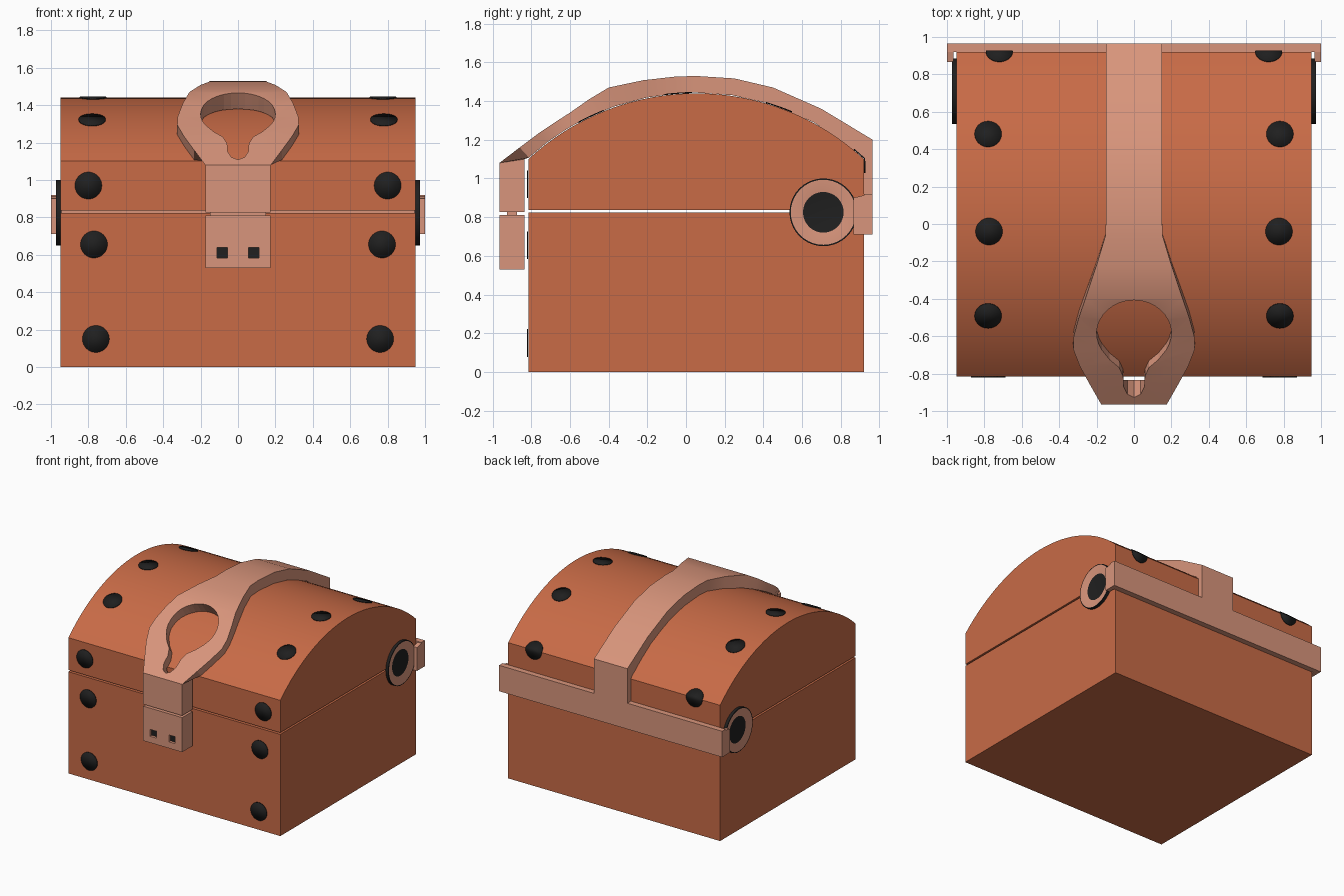
import bpy, bmesh, math

if "Cube" in bpy.data.objects:
    bpy.data.objects.remove(bpy.data.objects["Cube"])


def material(name, rgb):
    m = bpy.data.materials.new(name)
    m.diffuse_color = (*rgb, 1)
    m.use_nodes = True
    m.node_tree.nodes["Principled BSDF"].inputs["Base Color"].default_value = m.diffuse_color
    return m


WOOD = material("orange_wood", (0.58, 0.147, 0.062))
TAN = material("tan_metal", (0.69, 0.30, 0.20))
BLACK = material("black_rivets", (0.014, 0.014, 0.014))

# Lid dome: an arc of radius R around (CY, CZ), ending at the wall tops
FRONT, BACK, EAVE, TOP = -0.815, 0.92, 1.10, 1.44
CY, HALF = (FRONT + BACK) / 2, (BACK - FRONT) / 2
R = (HALF ** 2 + (TOP - EAVE) ** 2) / (2 * (TOP - EAVE))
CZ = TOP - R
ARC = math.asin(HALF / R)
LENGTH = 2 * R * ARC


def surface(s, off=0.0):
    """Point (y, z) at distance s along front wall, dome, back wall."""
    if s < 0:
        return FRONT - off, EAVE + s
    if s > LENGTH:
        return BACK + off, EAVE - (s - LENGTH)
    a = s / R - ARC
    return CY + (R + off) * math.sin(a), CZ + (R + off) * math.cos(a)


def finish(name, bm, mats, smooth=True):
    bmesh.ops.recalc_face_normals(bm, faces=bm.faces[:])
    me = bpy.data.meshes.new(name)
    bm.to_mesh(me)
    bm.free()
    for m in mats:
        me.materials.append(m)
    ob = bpy.data.objects.new(name, me)
    bpy.context.collection.objects.link(ob)
    if smooth:
        bpy.ops.object.select_all(action='DESELECT')
        ob.select_set(True)
        bpy.context.view_layer.objects.active = ob
        bpy.ops.object.shade_smooth_by_angle(angle=math.radians(30))
    return ob


def loft(name, sections, mat, smooth=True):
    """Closed solid through sections with equal point counts."""
    bm = bmesh.new()
    rings = [[bm.verts.new(p) for p in sec] for sec in sections]
    n = len(rings[0])
    for a, b in zip(rings, rings[1:]):
        for i in range(n):
            j = (i + 1) % n
            bm.faces.new((a[i], a[j], b[j], b[i]))
    bm.faces.new(rings[0])
    bm.faces.new(rings[-1])
    return finish(name, bm, [mat], smooth)


def box(name, x0, x1, y0, y1, z0, z1, mat):
    secs = [[(x0, y0, z), (x1, y0, z), (x1, y1, z), (x0, y1, z)] for z in (z0, z1)]
    return loft(name, secs, mat, False)


def cut(ob, cutter):
    mod = ob.modifiers.new("cut", 'BOOLEAN')
    mod.operation, mod.solver, mod.object = 'DIFFERENCE', 'EXACT', cutter
    cutter.hide_render = True
    bpy.context.view_layer.objects.active = ob
    bpy.ops.object.modifier_apply(modifier=mod.name)
    bpy.data.objects.remove(cutter)


# Chest body and domed lid, separated by a thin gap
box("chest_body", -0.95, 0.95, FRONT, BACK, 0, 0.824, WOOD)
profile = [(FRONT, 0.838)] + [surface(LENGTH * i / 32) for i in range(33)] + [(BACK, 0.838)]
loft("domed_lid", [[(x, y, z) for y, z in profile] for x in (-0.95, 0.95)], WOOD)

# Strap over the lid: outer y, outer z, half width
outline = [(-0.86, 1.16, 0.235), (-0.76, 1.235, 0.29), (-0.67, 1.295, 0.325),
           (-0.60, 1.34, 0.322), (-0.50, 1.41, 0.295), (-0.40, 1.47, 0.26),
           (-0.22, 1.508, 0.20), (-0.06, 1.526, 0.152), (0.05, 1.53, 0.15),
           (0.25, 1.517, 0.15), (0.45, 1.47, 0.15), (0.70, 1.36, 0.15),
           (0.965, 1.20, 0.15)]
stations = [(-0.965, 0.826, -0.835, 0.826, 0.175), (-0.965, 1.08, -0.835, 1.10, 0.175)]
for y, z, w in outline:
    k = (R + 0.004) / math.hypot(y - CY, z - CZ)
    stations.append((y, z, CY + (y - CY) * k, CZ + (z - CZ) * k, w))
stations += [(0.965, 1.14, 0.921, 1.10, 0.15), (0.965, 0.90, 0.921, 0.90, 0.15)]
strap = loft("lid_strap", [[(-w, oy, oz), (w, oy, oz), (w, iy, iz), (-w, iy, iz)]
                           for oy, oz, iy, iz, w in stations], TAN)

# Keyhole-shaped opening cut square to the strap's slope
right = [(0.20 * math.sin(a), 0.02 + 0.21 * math.cos(a))
         for a in (math.radians(11 * i) for i in range(12))]
right += [(0.13, -0.15), (0.08, -0.20), (0.058, -0.26), (0.055, -0.33), (0.035, -0.38), (0, -0.40)]
keyhole = right + [(-x, s) for x, s in reversed(right[1:-1])]
dy, dz = 0.823, 0.568
cutter = loft("keyhole_cutter", [[(x, -0.60 + s * dy - h * dz, 1.34 + s * dz + h * dy)
                                  for x, s in keyhole] for h in (0.3, -0.35)], TAN, False)
cut(strap, cutter)

# Latch block with two square holes, and the pin that joins it to the strap
latch = box("latch_block", -0.175, 0.175, -0.965, -0.835, 0.53, 0.81, TAN)
for sx in (-1, 1):
    cx = sx * 0.085
    cut(latch, box("hole_cutter", cx - 0.028, cx + 0.028, -1.0, -0.94, 0.582, 0.638, TAN))
    box("latch_hole", cx - 0.028, cx + 0.028, -0.944, -0.939, 0.582, 0.638, BLACK)
box("latch_pin", -0.15, 0.15, -0.925, -0.875, 0.80, 0.84, TAN)

# Rear bar with short ends wrapping around the sides
box("rear_bar", -1.0, 1.0, BACK, 0.965, 0.71, 0.92, TAN)
for sx in (-1, 1):
    x0, x1 = sorted((sx * 0.965, sx * 1.0))
    loft("bar_end", [[(x, 0.865, 0.71), (x, 0.93, 0.71), (x, 0.93, 0.915), (x, 0.865, 0.90)]
                     for x in (x0, x1)], TAN, False)

# Round side hinges: black rim, tan dished ring, black centre
for sx in (-1, 1):
    bm = bmesh.new()
    rings = []
    for r, x in ((0.175, 0.945), (0.175, 0.973), (0.168, 0.974), (0.105, 0.958)):
        rings.append([bm.verts.new((sx * x, 0.71 + r * math.cos(a), 0.825 + r * math.sin(a)))
                      for a in (math.tau * i / 40 for i in range(40))])
    for k in range(3):
        for i in range(40):
            j = (i + 1) % 40
            f = bm.faces.new((rings[k][i], rings[k][j], rings[k + 1][j], rings[k + 1][i]))
            f.material_index = 1 if k == 2 else 0
    bm.faces.new(rings[0])
    bm.faces.new(rings[3])
    finish("side_hinge", bm, [BLACK, TAN])


# Round rivet marks lying on the surface
def rivet(x, s, r=0.072, bands=20):
    bm = bmesh.new()
    rows = []
    for i in range(bands + 1):
        a = math.pi * i / bands
        y, z = surface(s - r * math.cos(a), 0.004)
        w = max(r * math.sin(a), 0.001)
        rows.append([bm.verts.new((x - w, y, z)), bm.verts.new((x + w, y, z))])
    for p, q in zip(rows, rows[1:]):
        bm.faces.new((p[0], p[1], q[1], q[0]))
    ob = finish("rivet_mark", bm, [BLACK])
    mod = ob.modifiers.new("thickness", 'SOLIDIFY')
    mod.thickness, mod.offset = 0.006, 0


def dome(y):
    return R * (math.asin((y - CY) / R) + ARC)


spots = [(0.80, 0.97 - EAVE), (0.77, 0.655 - EAVE), (0.76, 0.15 - EAVE),
         (0.78, dome(-0.49)), (0.775, dome(-0.04)), (0.78, dome(0.48)), (0.72, LENGTH)]
for x, s in spots:
    for sx in (-1, 1):
        rivet(sx * x, s)
